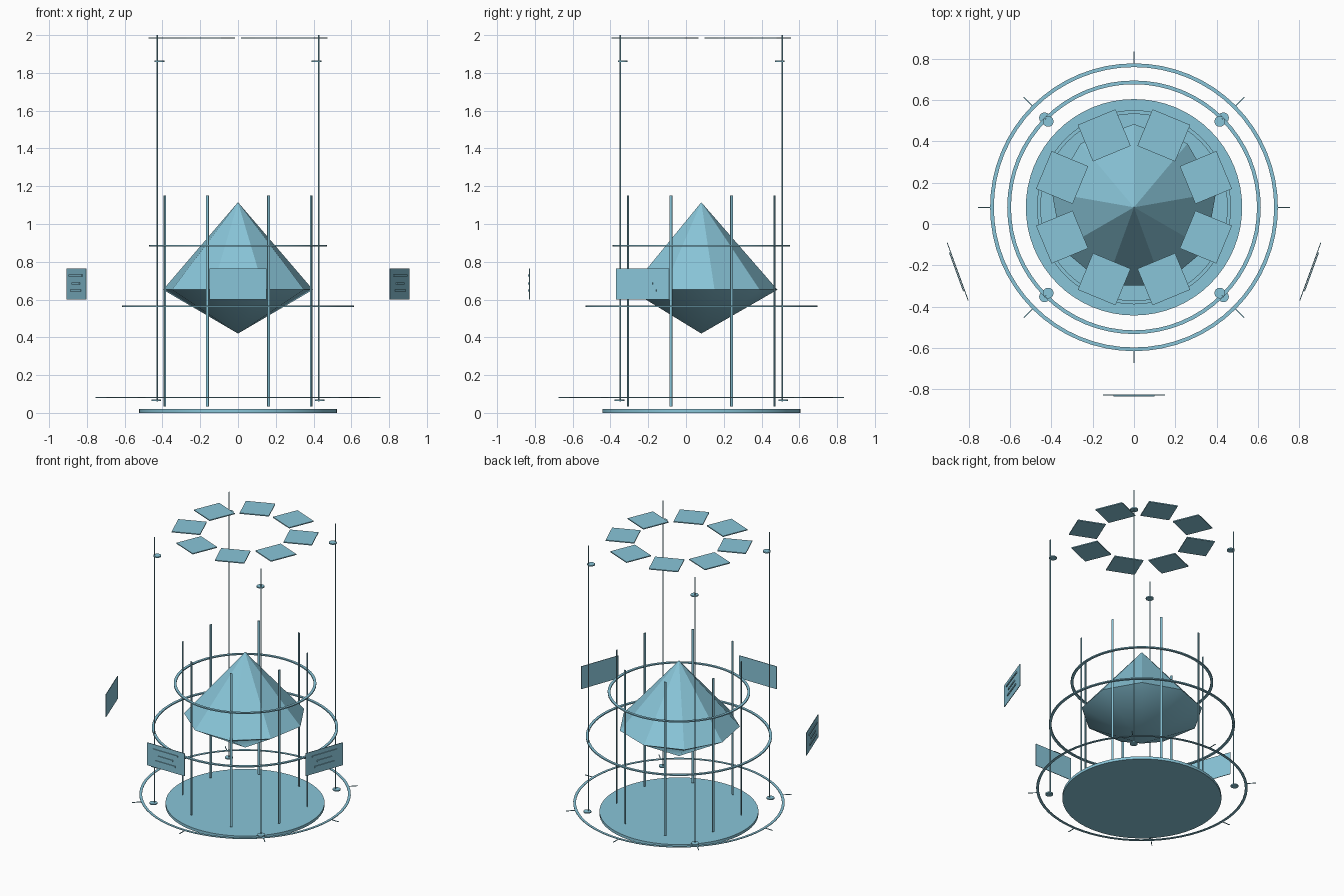
import bpy, bmesh, math
from mathutils import Matrix, Vector

if "Cube" in bpy.data.objects:
    bpy.data.objects.remove(bpy.data.objects["Cube"])

CY = 0.081  # y of the main vertical axis

blue = bpy.data.materials.new("light_blue")
blue.diffuse_color = (0.25, 0.56, 0.69, 1)
blue.use_nodes = True
blue.node_tree.nodes["Principled BSDF"].inputs["Base Color"].default_value = blue.diffuse_color


def finish(name, bm, smooth=None):
    bmesh.ops.recalc_face_normals(bm, faces=bm.faces)
    me = bpy.data.meshes.new(name)
    bm.to_mesh(me)
    bm.free()
    me.materials.append(blue)
    ob = bpy.data.objects.new(name, me)
    bpy.context.collection.objects.link(ob)
    if smooth:
        bpy.ops.object.select_all(action='DESELECT')
        ob.select_set(True)
        bpy.context.view_layer.objects.active = ob
        bpy.ops.object.shade_smooth_by_angle(angle=math.radians(smooth))
    return ob


def polar(angle, r, z):
    """Frame on the main axis: local x points outward, local y is tangential."""
    return (Matrix.Translation((0, CY, 0)) @ Matrix.Rotation(math.radians(angle), 4, 'Z')
            @ Matrix.Translation((r, 0, z)))


def box(name, angle, r, z, size, shift=0):
    bm = bmesh.new()
    bmesh.ops.create_cube(bm, size=1)
    bmesh.ops.scale(bm, vec=size, verts=bm.verts)
    bmesh.ops.translate(bm, vec=(0, shift, 0), verts=bm.verts)
    bm.transform(polar(angle, r, z))
    return finish(name, bm)


def cylinder(name, angle, r, z0, z1, radius, sides):
    bm = bmesh.new()
    bmesh.ops.create_cone(bm, cap_ends=True, segments=sides, radius1=radius,
                          radius2=radius, depth=z1 - z0)
    bm.transform(polar(angle, r, (z0 + z1) / 2))
    return finish(name, bm, 30)


def ring(name, outer, z, height, width=0.018, sides=64):
    bm = bmesh.new()
    pts = [(outer - width, z - height / 2), (outer, z - height / 2),
           (outer, z + height / 2), (outer - width, z + height / 2)]
    loops = []
    for i in range(sides):
        a = 2 * math.pi * i / sides
        loops.append([bm.verts.new((r * math.cos(a), CY + r * math.sin(a), h)) for r, h in pts])
    for i in range(sides):
        a, b = loops[i], loops[(i + 1) % sides]
        for k in range(4):
            n = (k + 1) % 4
            bm.faces.new((a[k], b[k], b[n], a[n]))
    return finish(name, bm, 30)


# floor disc
cylinder("floor_disc", 0, 0, 0, 0.02, 0.524, 64)

# nine-sided crystal: steep top, shallow bottom
bm = bmesh.new()
top, bottom = bm.verts.new((0, CY, 1.115)), bm.verts.new((0, CY, 0.42))
rim = []
for i in range(9):
    a = math.radians(90 + 40 * i)
    rim.append(bm.verts.new((0.403 * math.cos(a), CY + 0.403 * math.sin(a), 0.652)))
for i in range(9):
    bm.faces.new((rim[i], rim[(i + 1) % 9], top))
    bm.faces.new((rim[(i + 1) % 9], rim[i], bottom))
finish("crystal", bm, 30)

# rings
ring("ground_ring", 0.697, 0.081, 0.004)
ring("middle_ring", 0.614, 0.565, 0.008)
ring("upper_ring", 0.47, 0.886, 0.008)

# pointer marks around the ground ring, slats and roof plates
for i in range(8):
    box("ring_mark", 45 * i, 0.725, 0.081, (0.06, 0.005, 0.004))
    a = 22.5 + 45 * i
    box("slat", a, 0.42, 0.5925, (0.006, 0.015, 1.115))
    box("roof_plate", a, 0.377, 1.985, (0.192, 0.198, 0.007))

# four masts with small discs near both ends
for i in range(4):
    a = 45 + 90 * i
    cylinder("mast", a, 0.606, 0.06, 2.0, 0.004, 8)
    cylinder("mast_foot", a, 0.613, 0.062, 0.07, 0.026, 20)
    cylinder("mast_collar", a, 0.588, 1.858, 1.866, 0.026, 20)

# three upright display panels with raised bars on the outer side
for a in (200, 270, 340):
    box("display_panel", a, 0.909, 0.682, (0.004, 0.3, 0.165))
    for z, w in ((0.728, 0.2), (0.686, 0.12), (0.648, 0.16)):
        box("display_bar", a, 0.915, z, (0.005, w, 0.011))
